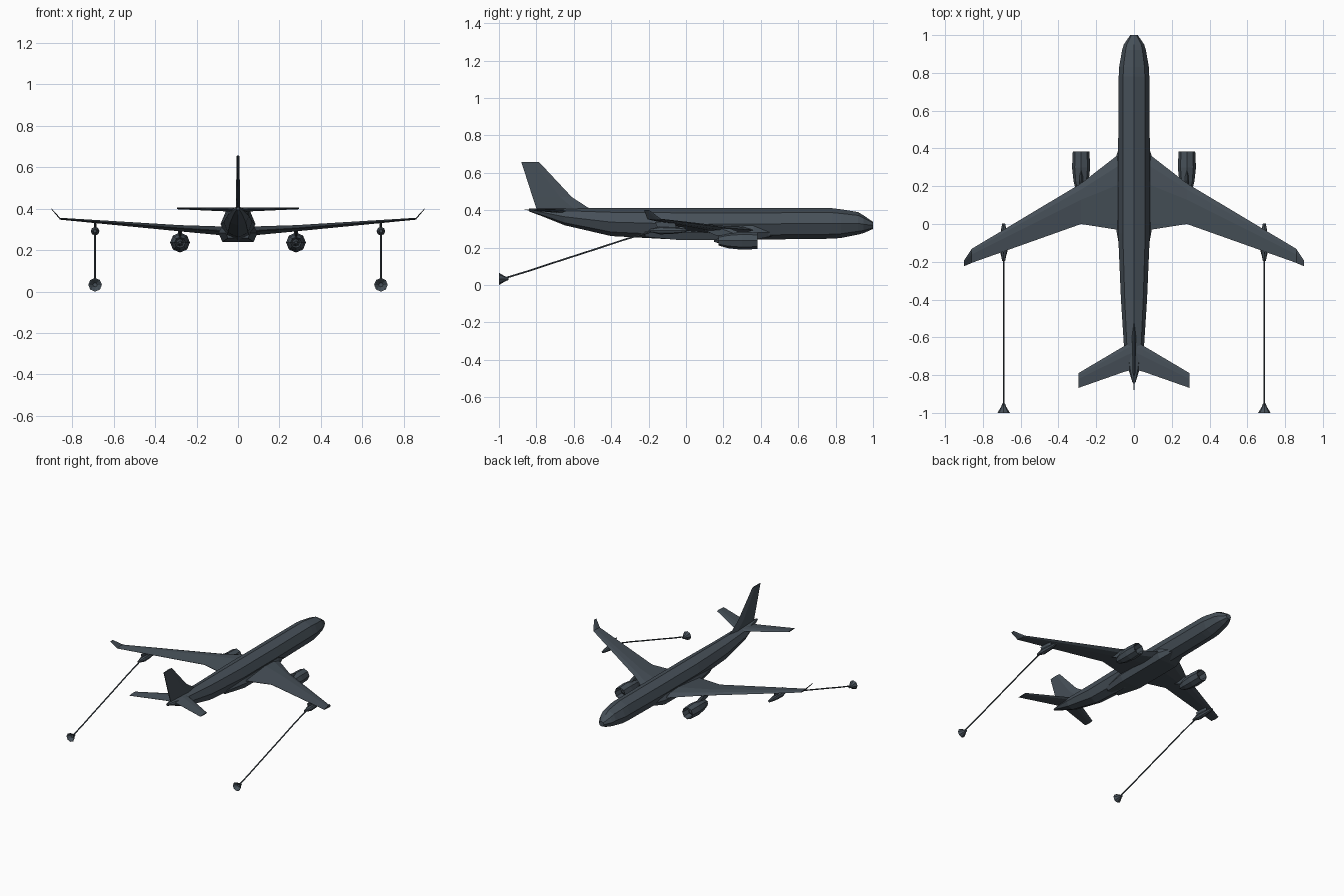
import bpy, bmesh
from math import sin, cos, pi

if "Cube" in bpy.data.objects:
    bpy.data.objects.remove(bpy.data.objects["Cube"])

mat = bpy.data.materials.new("slate_paint")
mat.diffuse_color = (0.062, 0.080, 0.098, 1)
mat.use_nodes = True
mat.node_tree.nodes["Principled BSDF"].inputs["Base Color"].default_value = mat.diffuse_color


def loft(name, rings, mirror=False, closed=False):
    """Skin a list of equal-sized point rings with flat faces, capping both ends."""
    bm = bmesh.new()
    vr = [[bm.verts.new(p) for p in ring] for ring in rings]
    n = len(vr[0])
    pairs = list(zip(vr, vr[1:])) + ([(vr[-1], vr[0])] if closed else [])
    for a, b in pairs:
        for i in range(n):
            j = (i + 1) % n
            bm.faces.new((a[i], a[j], b[j], b[i]))
    if not closed:
        bm.faces.new(vr[0])
        bm.faces.new(vr[-1])
    bmesh.ops.recalc_face_normals(bm, faces=bm.faces)
    me = bpy.data.meshes.new(name)
    bm.to_mesh(me)
    bm.free()
    me.materials.append(mat)
    ob = bpy.data.objects.new(name, me)
    bpy.context.collection.objects.link(ob)
    if mirror:
        m = ob.modifiers.new("mirror", 'MIRROR')
        m.use_clip = False
        m.merge_threshold = 0.00001
    return ob


def oval(y, half_w, z0, z1, x=0, n=8):
    """Upright ring with a vertex at the top."""
    c, h = (z0 + z1) / 2, (z1 - z0) / 2
    return [(x + half_w * sin(2 * pi * i / n), y, c + h * cos(2 * pi * i / n)) for i in range(n)]


def circle(x, y, z, r, n=8):
    return oval(y, r, z - r, z + r, x, n)


def foil(x, y_lead, y_trail, z, t):
    """Simple faceted wing section."""
    c = y_lead - y_trail
    return [(x, y_lead, z), (x, y_lead - .15 * c, z + .4 * t), (x, y_lead - .4 * c, z + .5 * t),
            (x, y_trail, z + .04 * t), (x, y_trail, z - .04 * t),
            (x, y_lead - .4 * c, z - .5 * t), (x, y_lead - .15 * c, z - .4 * t)]


def upright(z, y_lead, y_trail, t, x=0):
    """Horizontal slice of a fin or pylon."""
    c = y_lead - y_trail
    return [(x, y_lead, z), (x + t, y_lead - .3 * c, z), (x + t * .3, y_trail, z),
            (x - t * .3, y_trail, z), (x - t, y_lead - .3 * c, z)]


# Fuselage
loft("fuselage", [oval(*r) for r in [
    (1.0, .020, .300, .338), (.95, .054, .278, .372), (.92, .063, .270, .390),
    (.83, .079, .252, .405), (.78, .081, .248, .411), (.37, .084, .243, .411),
    (-.05, .084, .243, .411), (-.40, .069, .262, .411), (-.65, .053, .320, .411),
    (-.78, .026, .372, .411), (-.84, .008, .394, .408)]])


# Belly fairing between the wings
def belly(y, w, z0, z1):
    return [(-w, y, .282), (-w * .8, y, z0), (w * .8, y, z0), (w, y, .282),
            (w * .85, y, z1), (-w * .85, y, z1)]


loft("belly_fairing", [belly(.46, .060, .262, .30), belly(.36, .094, .240, .318),
                       belly(-.03, .094, .240, .312), belly(-.22, .060, .258, .30)])

# Wings with upturned tips
loft("wing", [foil(0, .41, -.045, .292, .045), foil(.09, .362, -.03, .294, .042),
              foil(.28, .215, 0, .306, .030), foil(.86, -.132, -.206, .352, .009)], True)
loft("winglet", [foil(.859, -.132, -.206, .352, .009),
                 foil(.901, -.195, -.224, .400, .005)], True)

# Tail surfaces
loft("tailplane", [foil(0, -.615, -.77, .396, .022), foil(.05, -.645, -.782, .397, .020),
                   foil(.295, -.79, -.868, .402, .008)], True)
loft("tail_fin", [upright(.395, -.48, -.79, .010), upright(.415, -.525, -.802, .010),
                  upright(.47, -.61, -.82, .010), upright(.657, -.785, -.88, .006)])

# Engines: hollow intake, cowling, exhaust cone
EX, EZ = .28, .237
loft("engine", [circle(EX, y, EZ, r) for y, r in [
    (.345, .012), (.325, .036), (.383, .040), (.383, .044), (.30, .048),
    (.225, .040), (.175, .026), (.19, .018), (.15, .006)]], True)
loft("engine_pylon", [upright(.265, .335, .16, .009, EX), upright(.302, .235, .08, .009, EX)], True)

# Refuelling pods under the outer wings
PX, PZ = .69, .292
loft("refuelling_pod", [circle(PX, y, PZ, r) for y, r in [
    (.002, .008), (-.03, .014), (-.08, .019), (-.14, .021), (-.17, .013), (-.195, .008)]], True)
loft("pod_pylon", [upright(.30, -.05, -.15, .006, PX), upright(.337, -.06, -.165, .006, PX)], True)

# Trailing hoses and drogues
loft("hose", [circle(PX, y, z, .0048, 6) for y, z in [
    (-.18, .287), (-.32, .246), (-.45, .203), (-.58, .161), (-.71, .119), (-.84, .076),
    (-.965, .038)]], True)
loft("drogue", [circle(PX, y, .033, r) for y, r in [
    (-.95, .007), (-.965, .012), (-1.0, .033), (-.998, .028), (-.978, .010)]], True)
